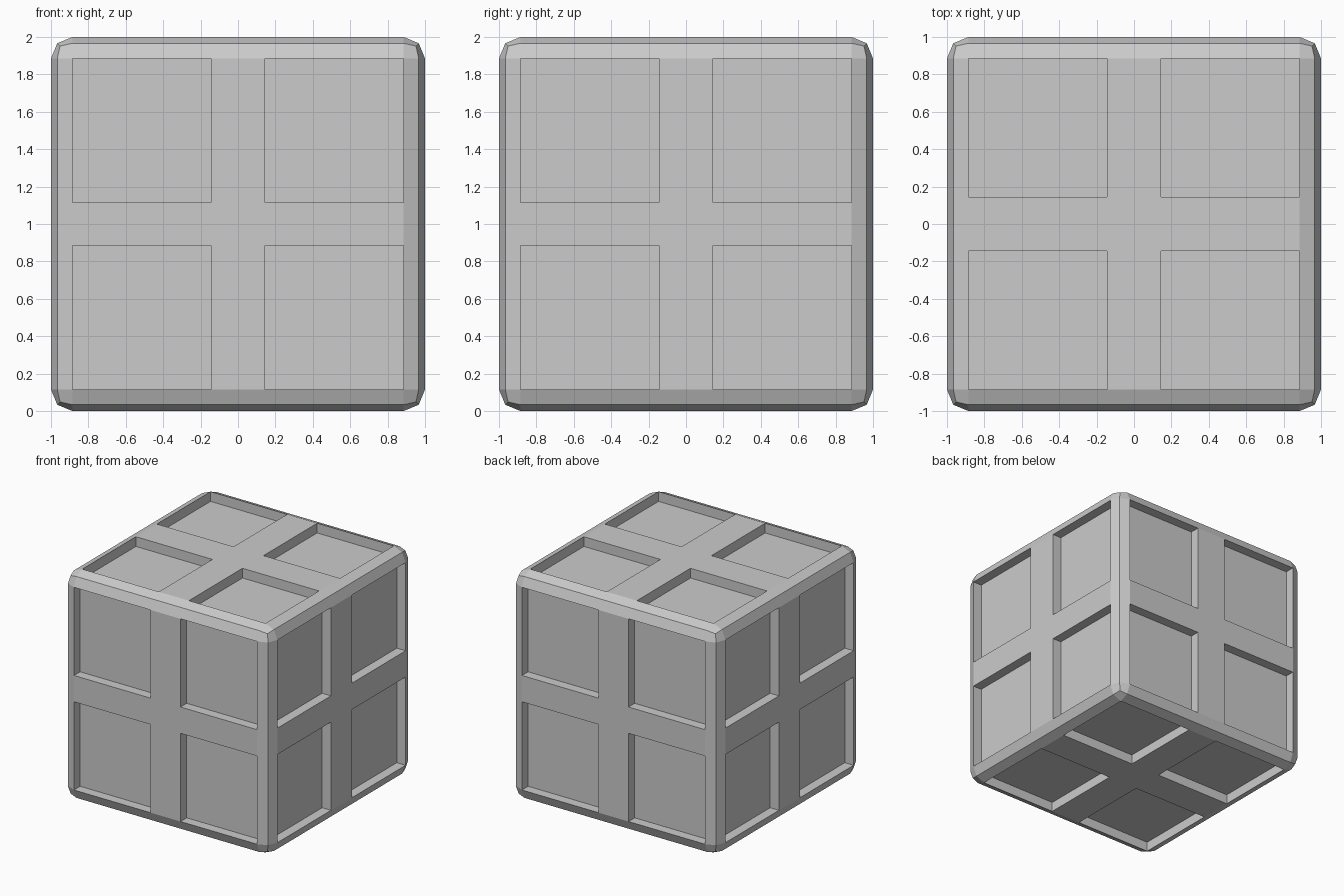
import bpy
import bmesh
from mathutils import Matrix, Vector

HALF = 1.0                        # half the side of the block
ROUND = 0.115                     # width of the rounded edges
RIB = Vector((0.145, 0.145, 0.115))  # half widths of the crossing ribs
DEPTH = 0.085                     # depth of the square recesses

cube = bpy.data.objects.get("Cube")
if cube:
    bpy.data.objects.remove(cube, do_unlink=True)


def make_material(name, value):
    mat = bpy.data.materials.new(name)
    mat.use_nodes = True
    colour = (value, value, value, 1)
    mat.diffuse_color = colour
    mat.node_tree.nodes["Principled BSDF"].inputs["Base Color"].default_value = colour
    return mat


bm = bmesh.new()

# Block with two-step rounded edges
bmesh.ops.create_cube(bm, size=2 * HALF, matrix=Matrix.Translation((0, 0, HALF)))
bmesh.ops.bevel(bm, geom=bm.edges[:], offset=ROUND, offset_type='OFFSET',
                segments=2, profile=0.5, affect='EDGES')

# Cut lines along both sides of each rib
centre = Vector((0, 0, HALF))
for axis in range(3):
    for side in (-1, 1):
        normal = Vector((0, 0, 0))
        normal[axis] = 1
        bmesh.ops.bisect_plane(bm, geom=bm.verts[:] + bm.edges[:] + bm.faces[:],
                               plane_co=centre + normal * side * RIB[axis],
                               plane_no=normal)

# Sink the four large panels of every side
bm.normal_update()
panels = [f for f in bm.faces if f.calc_area() > 0.4]
bmesh.ops.inset_individual(bm, faces=panels, thickness=0, depth=-DEPTH)
bmesh.ops.recalc_face_normals(bm, faces=bm.faces[:])

mesh = bpy.data.meshes.new("panelled_block")
bm.to_mesh(mesh)
bm.free()
mesh.materials.append(make_material("light_grey", 0.6))
block = bpy.data.objects.new("panelled_block", mesh)
bpy.context.collection.objects.link(block)
